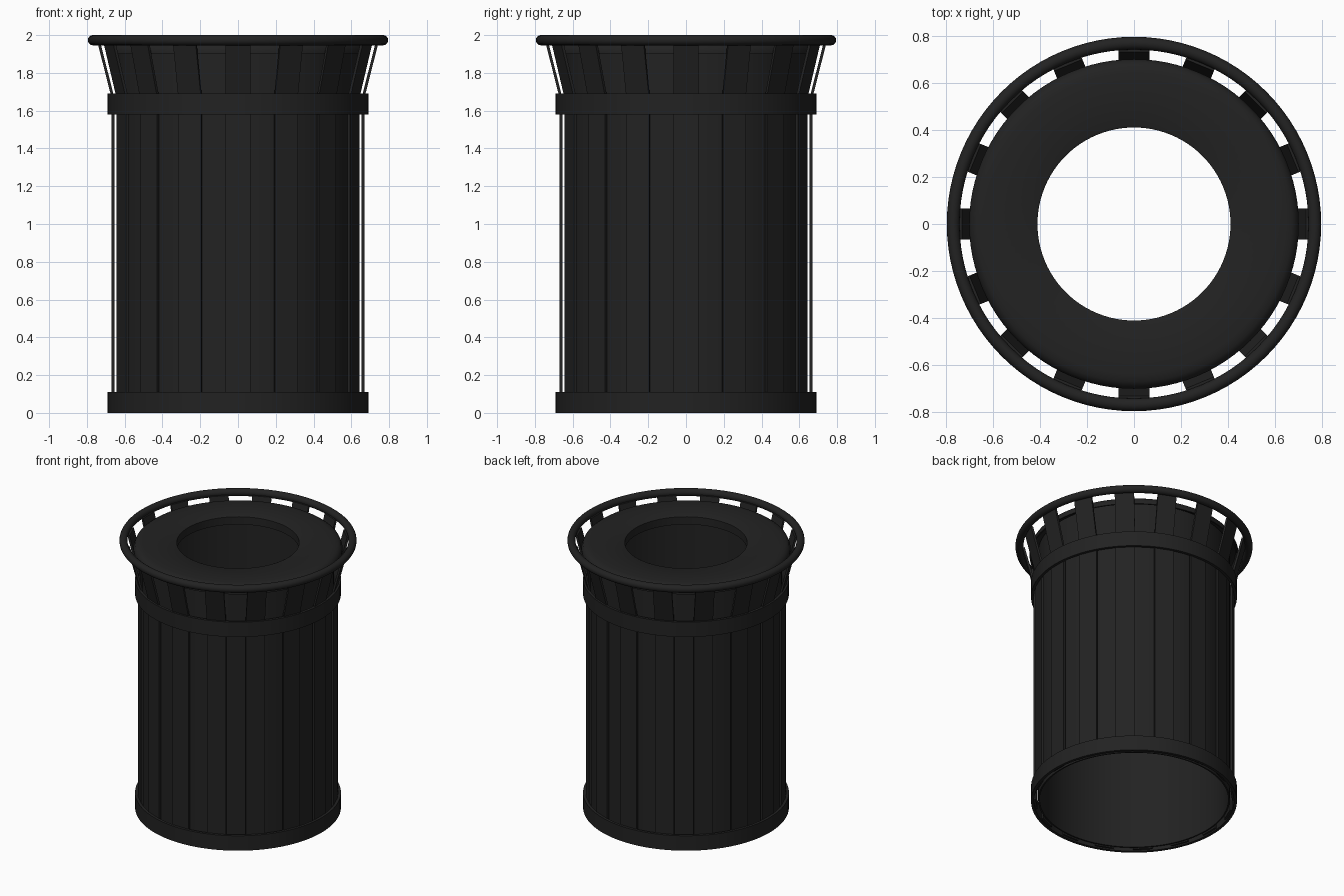
import bpy, math

if "Cube" in bpy.data.objects:
    bpy.data.objects.remove(bpy.data.objects["Cube"], do_unlink=True)

SEGMENTS = 96
SLATS = 16
SLAT_HALF_WIDTH = 0.065

# Black powder-coated metal
black = bpy.data.materials.new("black_metal")
black.use_nodes = True
colour = (0.016, 0.016, 0.016, 1)
black.diffuse_color = colour
black.node_tree.nodes["Principled BSDF"].inputs["Base Color"].default_value = colour


def make_object(name, verts, faces, smooth):
    mesh = bpy.data.meshes.new(name)
    mesh.from_pydata(verts, [], faces)
    mesh.materials.append(black)
    obj = bpy.data.objects.new(name, mesh)
    bpy.context.collection.objects.link(obj)
    bpy.ops.object.select_all(action="DESELECT")
    obj.select_set(True)
    bpy.context.view_layer.objects.active = obj
    # Consistent outward normals
    bpy.ops.object.mode_set(mode="EDIT")
    bpy.ops.mesh.select_all(action="SELECT")
    bpy.ops.mesh.normals_make_consistent(inside=False)
    bpy.ops.object.mode_set(mode="OBJECT")
    if smooth:
        bpy.ops.object.shade_smooth_by_angle(angle=math.radians(35))
    return obj


def lathe(name, profile):
    """Revolve a closed (radius, z) profile about the z axis."""
    n = len(profile)
    verts, faces = [], []
    for s in range(SEGMENTS):
        a = math.tau * s / SEGMENTS
        verts += [(r * math.cos(a), r * math.sin(a), z) for r, z in profile]
        t = (s + 1) % SEGMENTS
        for i in range(n):
            j = (i + 1) % n
            faces.append((s * n + i, t * n + i, t * n + j, s * n + j))
    return make_object(name, verts, faces, True)


def tube(name, inner, outer, bottom, top):
    return lathe(name, [(inner, bottom), (outer, bottom), (outer, top), (inner, top)])


# Open inner liner and the two hoops that hold the slats
tube("liner", 0.632, 0.642, 0.01, 1.93)
tube("bottom_band", 0.67, 0.69, 0, 0.11)
tube("upper_band", 0.67, 0.69, 1.58, 1.69)

# Lid with rounded shoulder and a turned-down lip round the opening
lathe("lid", [(0.41, 1.9), (0.41, 1.957), (0.42, 1.962), (0.64, 1.962),
              (0.67, 1.957), (0.69, 1.944), (0.7, 1.92), (0.7, 1.9),
              (0.69, 1.9), (0.68, 1.93), (0.65, 1.945), (0.425, 1.945), (0.42, 1.9)])

# Rolled top ring
RING = 0.027
lathe("top_ring", [(0.768 + RING * math.cos(math.tau * k / 16),
                    1.973 + RING * math.sin(math.tau * k / 16)) for k in range(16)])

# Vertical slats that flare out to the ring
outer_path = [(0.67, 0.01), (0.67, 1.67), (0.745, 1.965)]
inner_path = [(r - 0.015, z) for r, z in reversed(outer_path)]
profile = outer_path + inner_path
n = len(profile)
for k in range(SLATS):
    a = math.tau * k / SLATS
    c, s = math.cos(a), math.sin(a)
    verts = [(r * c - w * s, r * s + w * c, z)
             for w in (-SLAT_HALF_WIDTH, SLAT_HALF_WIDTH) for r, z in profile]
    faces = [(i, (i + 1) % n, (i + 1) % n + n, i + n) for i in range(n)]
    # Side caps, split at the bend
    for o in (0, n):
        faces += [(o, o + 1, o + 4, o + 5), (o + 1, o + 2, o + 3, o + 4)]
    make_object(f"slat_{k + 1}", verts, faces, False)
